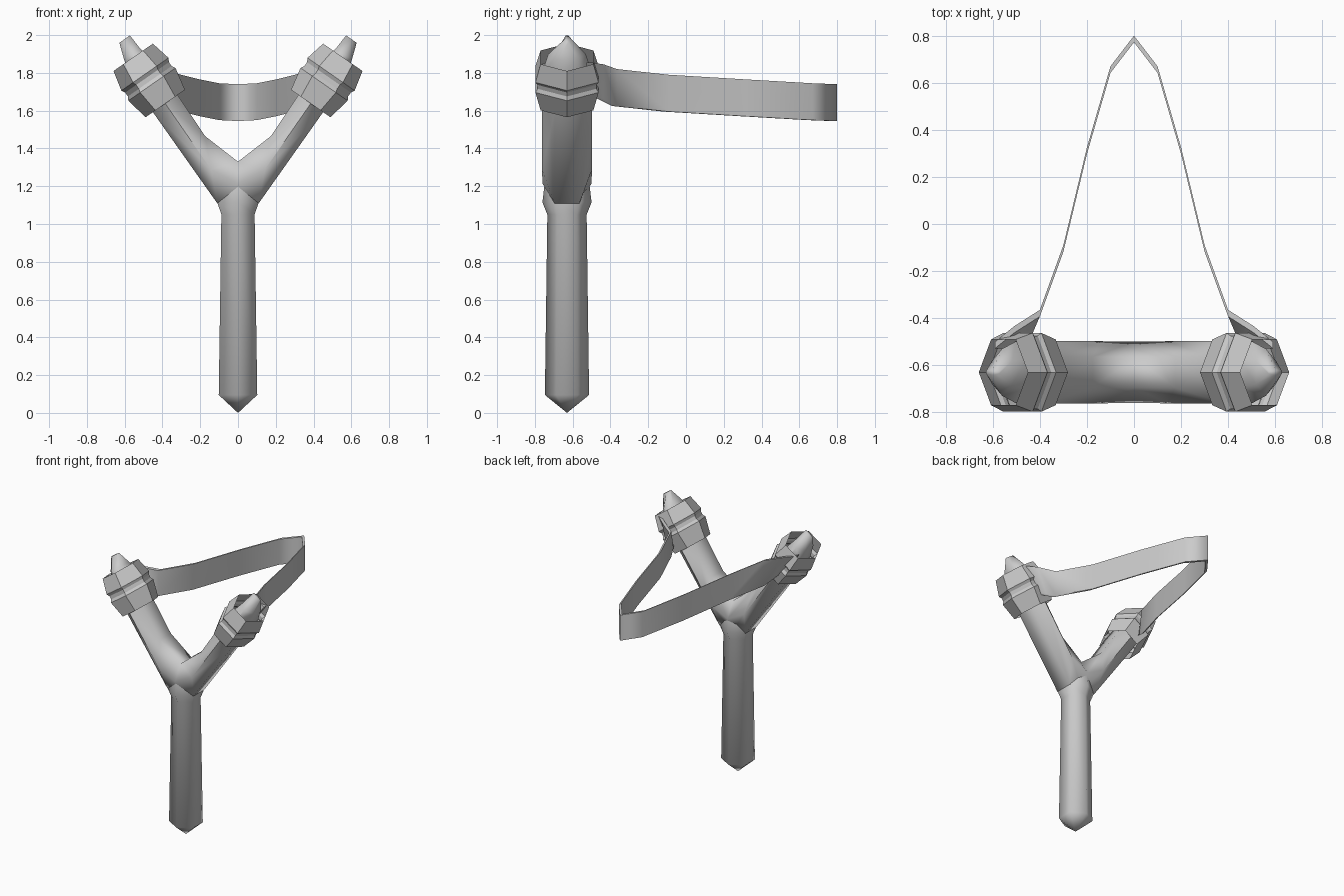
import bpy, bmesh, math
from mathutils import Vector as V

if "Cube" in bpy.data.objects:
    bpy.data.objects.remove(bpy.data.objects["Cube"])

CY = -0.63                                  # depth of the wooden frame
C = V((0.47, CY, 1.76))                     # centre of the right wrap
D = V((0.57, 0, 0.82)).normalized()         # direction along the right arm
P = V((-D.z, 0, D.x))                       # across the arm, inwards
Y = V((0, 1, 0))


def hex_ring(center, half_y, half_v):
    """Six points with corners on +-y and flats on +-half_v."""
    k = math.sin(math.radians(60))
    return [center + Y * half_y * math.cos(math.radians(60 * i))
            + half_v / k * math.sin(math.radians(60 * i)) for i in range(6)]


def loft(name, rings, caps=(False, False), mirror=False, smooth=None):
    bm = bmesh.new()
    loops = [[bm.verts.new(p) for p in r] for r in rings]
    n = len(rings[0])
    for a, b in zip(loops, loops[1:]):
        for i in range(n):
            j = (i + 1) % n
            bm.faces.new((a[i], a[j], b[j], b[i]))
    for use, loop in zip(caps, (loops[0], loops[-1])):
        if use:
            bm.faces.new(loop)
    bmesh.ops.remove_doubles(bm, verts=bm.verts, dist=0.0005)
    bmesh.ops.recalc_face_normals(bm, faces=bm.faces)
    me = bpy.data.meshes.new(name)
    bm.to_mesh(me)
    bm.free()
    ob = bpy.data.objects.new(name, me)
    bpy.context.collection.objects.link(ob)
    if mirror:
        ob.modifiers.new("mirror", "MIRROR").use_axis[0] = True
    if smooth:
        bpy.ops.object.select_all(action="DESELECT")
        ob.select_set(True)
        bpy.context.view_layer.objects.active = ob
        bpy.ops.object.shade_smooth_by_angle(angle=math.radians(smooth))
    return ob


# Handle: tapered hexagonal grip with a pointed foot, flaring into the fork
X = V((1, 0, 0))
loft("handle", [hex_ring(V((0, CY, z)), ry, X * rx) for z, rx, ry in (
    (0.0, 0.0, 0.0), (0.095, 0.102, 0.117), (1.05, 0.088, 0.104), (1.115, 0.11, 0.13),
    (1.2, 0.10, 0.12))],
    caps=(False, True), smooth=65)

# Fork arms: from the crotch out through the wraps to the pointed tips
loft("fork_arms", [
    hex_ring(V((0, CY, 1.215)), 0.13, V((0, 0, 0.115))),
    hex_ring(V((0.1425, CY, 1.288)), 0.132, V((0.0325, 0, 0.178))),
    hex_ring(C - D * 0.15, 0.132, P * 0.08),
    hex_ring(C + D * 0.06, 0.13, P * 0.075),
    hex_ring(C + D * 0.165 + P * 0.005, 0.10, P * 0.052),
    hex_ring(C + D * 0.254 + P * 0.018, 0.012, P * 0.034)],
    caps=(False, True), mirror=True, smooth=65)

# Wraps: open hexagonal sleeves with a shallow groove, corners across the arm
k = 1.27
loft("wraps", [
    [C + D * d + P * r * math.cos(math.radians(60 * i))
     + Y * r * k * math.sin(math.radians(60 * i)) for i in range(6)]
    for d, r in ((-0.149, 0.127), (-0.025, 0.152), (-0.005, 0.141),
                 (0.02, 0.141), (0.04, 0.152), (0.149, 0.127))], mirror=True)

# Elastic band: half path as (bottom x, top x, y, bottom z, top z), mirrored
path = ((0, 0, 0.80, 1.545, 1.74), (0.1, 0.1, 0.67, 1.55, 1.745),
        (0.2, 0.2, 0.325, 1.57, 1.765), (0.3, 0.3, -0.09, 1.595, 1.79),
        (0.4, 0.4, -0.365, 1.625, 1.82), (0.43, 0.51, -0.435, 1.66, 1.845),
        (0.46, 0.59, -0.50, 1.69, 1.855))
loft("elastic_band", [
    [V((xb, y, zb)), V((xt, y, zt)), V((xt, y - 0.028, zt)), V((xb, y - 0.028, zb))]
    for xb, xt, y, zb, zt in path], caps=(False, True), mirror=True, smooth=50)
